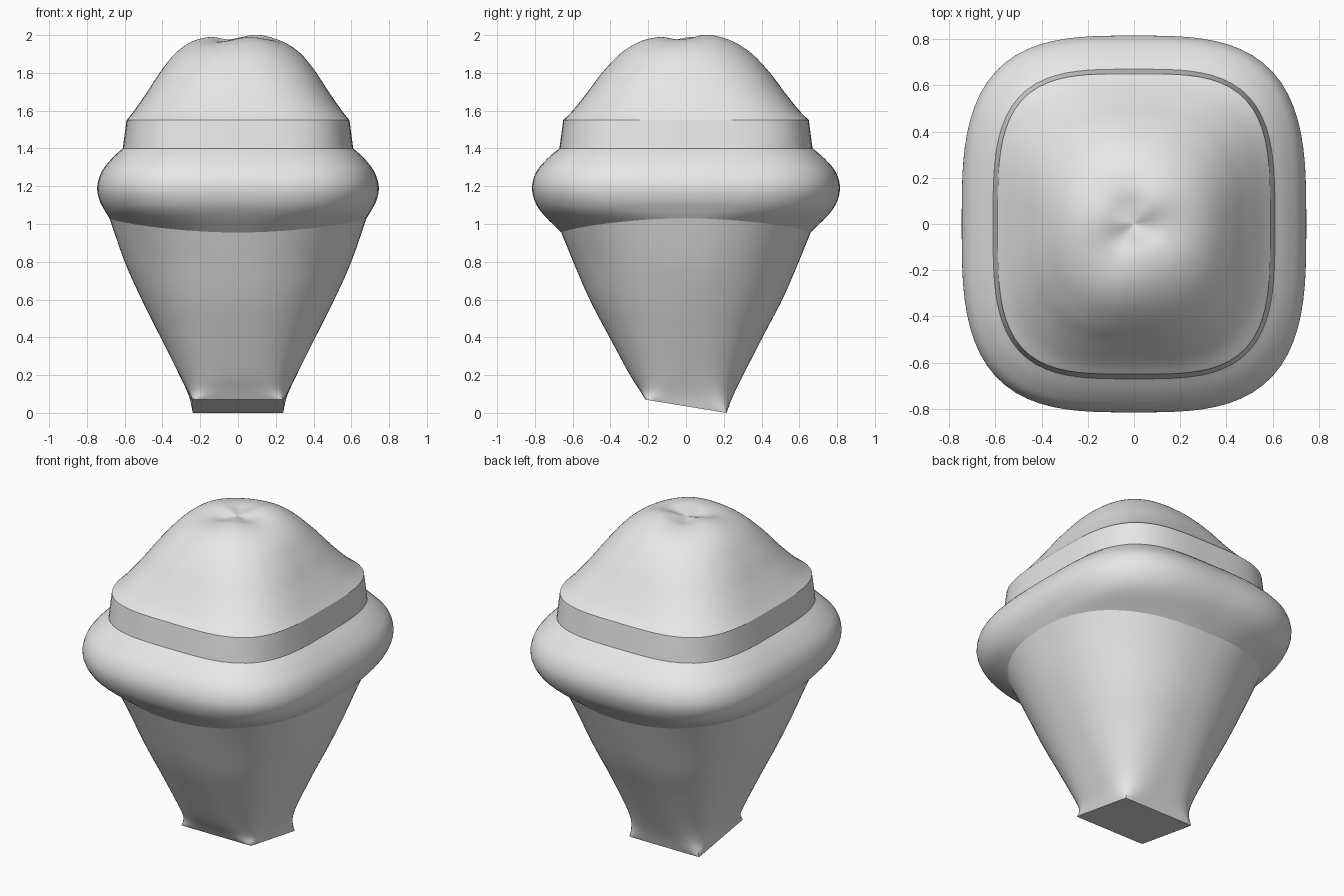
import bpy, bmesh, math

if "Cube" in bpy.data.objects:
    bpy.data.objects.remove(bpy.data.objects["Cube"])

SEG = 96      # points round each ring
STEPS = 6     # rings between two profile rows

grey = bpy.data.materials.new("light grey")
grey.diffuse_color = (0.8, 0.8, 0.8, 1)
grey.use_nodes = True
grey.node_tree.nodes["Principled BSDF"].inputs["Base Color"].default_value = grey.diffuse_color


def spline(rows):
    """Smooth curve through the profile rows."""
    out = []
    for i in range(len(rows) - 1):
        p0, p1, p2, p3 = (rows[min(max(i + k, 0), len(rows) - 1)] for k in (-1, 0, 1, 2))
        for s in range(STEPS):
            t = s / STEPS
            out.append([b + 0.5 * t * (c - a + t * (2*a - 5*b + 4*c - d + t * (3*(b - c) + d - a)))
                        for a, b, c, d in zip(p0, p1, p2, p3)])
    out.append(list(rows[-1]))
    return out


def ring(row):
    """Rounded rectangle: z at sides, z at front, half width, half depth,
    roundness (0 square, 0.5 round), tilt, swirl height."""
    zs, zf, rx, ry, q, tilt, swirl = row
    n = 1 / max(q, 0.01)
    pts = []
    for i in range(SEG):
        a = 2 * math.pi * i / SEG
        c, s = math.cos(a), math.sin(a)
        r = (abs(c) ** n + abs(s) ** n) ** (-1 / n)
        x, y = rx * r * c, ry * r * s
        z = zf + (zs - zf) * c * c - tilt * y
        b = a - math.radians(50)
        z += swirl * (0.55 * math.cos(3 * b) + 0.45 * math.cos(b))
        pts.append((x, y, z))
    return pts


def loft(name, rows, cap_bottom=False, cap_top=False):
    bm = bmesh.new()
    rings = [[bm.verts.new(p) for p in ring(r)] for r in spline(rows)]
    for lo, hi in zip(rings, rings[1:]):
        for i in range(SEG):
            j = (i + 1) % SEG
            bm.faces.new((lo[i], lo[j], hi[j], hi[i]))
    if cap_bottom:
        bm.faces.new(rings[0][::-1])
    if cap_top:
        bm.faces.new(rings[-1])
    me = bpy.data.meshes.new(name)
    bm.to_mesh(me)
    bm.free()
    me.materials.append(grey)
    ob = bpy.data.objects.new(name, me)
    bpy.context.collection.objects.link(ob)
    bpy.context.view_layer.objects.active = ob
    ob.select_set(True)
    bpy.ops.object.shade_smooth_by_angle(angle=math.radians(35))
    ob.select_set(False)


# tapered cone: slanted square foot growing into a rounded top
seam = (1.03, 0.955, 0.68, 0.66, 0.42, 0, 0)
loft("cone", [
    (0.035, 0.035, 0.24, 0.215, 0.01, 0.163, 0),
    (0.10, 0.10, 0.262, 0.245, 0.22, 0.08, 0),
    (0.20, 0.20, 0.31, 0.30, 0.34, 0.02, 0),
    (0.40, 0.40, 0.41, 0.405, 0.41, 0, 0),
    (0.60, 0.60, 0.51, 0.51, 0.44, 0, 0),
    (0.80, 0.80, 0.60, 0.597, 0.45, 0, 0),
    seam,
], cap_bottom=True)

# bulging rim
rim_top = (1.40, 1.40, 0.61, 0.67, 0.29, 0, 0)
loft("rim", [
    seam,
    (1.07, 1.05, 0.705, 0.755, 0.34, 0, 0),
    (1.13, 1.12, 0.735, 0.80, 0.32, 0, 0),
    (1.20, 1.20, 0.745, 0.815, 0.31, 0, 0),
    (1.28, 1.28, 0.72, 0.79, 0.30, 0, 0),
    (1.35, 1.35, 0.665, 0.73, 0.295, 0, 0),
    rim_top,
])

# upright collar above the rim
collar_top = (1.55, 1.55, 0.59, 0.65, 0.28, 0, 0)
loft("collar", [rim_top, collar_top])

# scoop with a swirled, dimpled tip
loft("scoop", [
    collar_top,
    (1.60, 1.60, 0.55, 0.60, 0.31, 0, 0),
    (1.70, 1.70, 0.48, 0.52, 0.35, 0, 0),
    (1.80, 1.80, 0.415, 0.445, 0.39, 0, 0),
    (1.90, 1.90, 0.335, 0.35, 0.44, 0, 0.004),
    (1.96, 1.96, 0.25, 0.255, 0.48, 0, 0.012),
    (1.983, 1.983, 0.16, 0.16, 0.5, 0, 0.018),
    (1.975, 1.975, 0.08, 0.08, 0.5, 0, 0.016),
    (1.965, 1.965, 0.004, 0.004, 0.5, 0, 0),
], cap_top=True)
